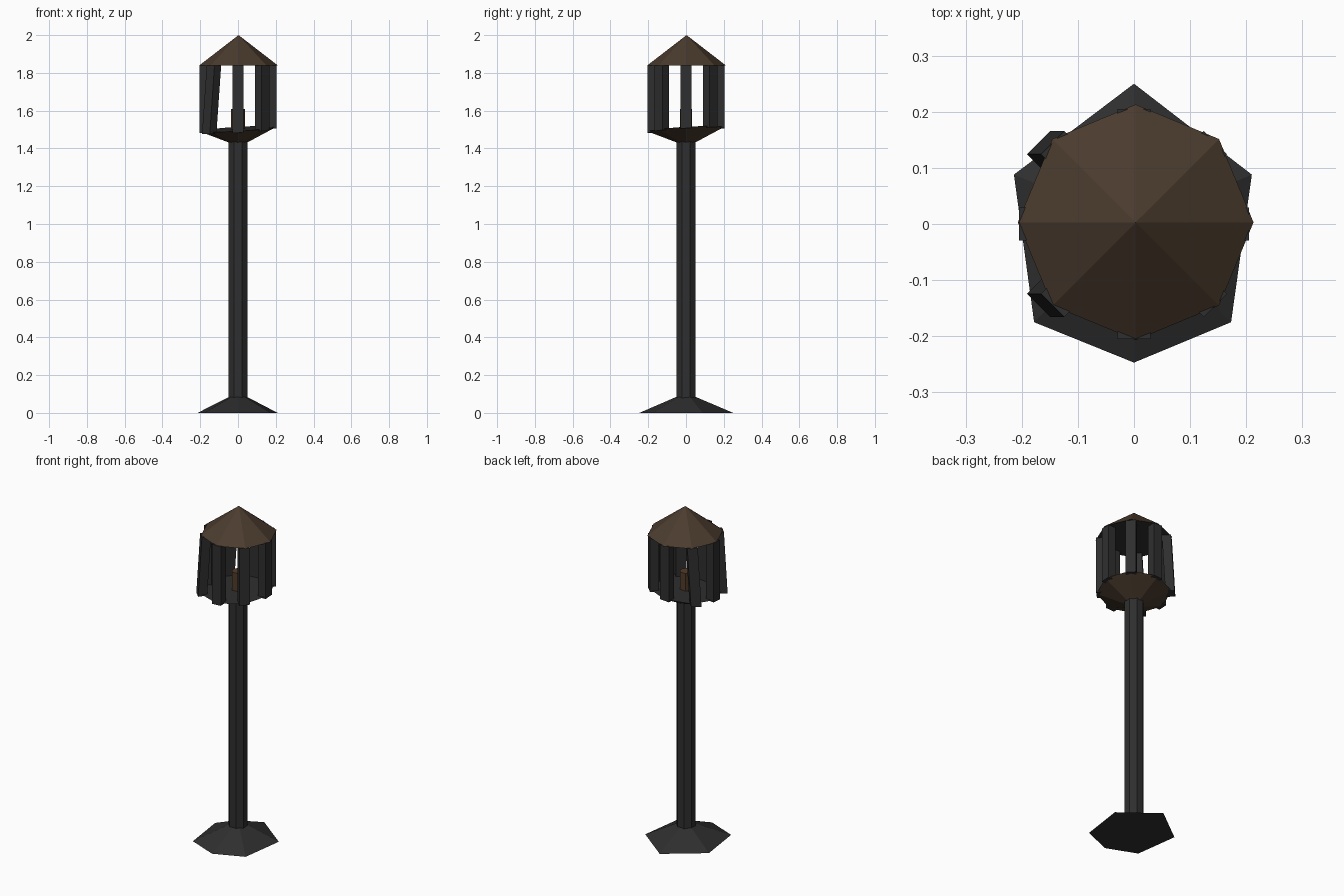
import bpy, math
from math import sin, cos, pi

if "Cube" in bpy.data.objects:
    bpy.data.objects.remove(bpy.data.objects["Cube"])


def mat(name, r, g, b):
    m = bpy.data.materials.new(name)
    m.diffuse_color = (r, g, b, 1)
    m.use_nodes = True
    m.node_tree.nodes["Principled BSDF"].inputs["Base Color"].default_value = m.diffuse_color
    return m


IRON = mat("dark_iron", 0.028, 0.028, 0.028)
BROWN = mat("rusty_brown", 0.07, 0.044, 0.027)
WICK = mat("candle_brown", 0.085, 0.045, 0.022)


def obj(name, verts, faces, mats, rule=None):
    me = bpy.data.meshes.new(name)
    me.from_pydata(verts, [], faces)
    for m in mats:
        me.materials.append(m)
    me.update()
    if rule:
        for p in me.polygons:
            p.material_index = rule(p)
    o = bpy.data.objects.new(name, me)
    bpy.context.collection.objects.link(o)
    return o


def ring(r, z, n=8, off=0.0):
    return [(r * cos(2 * pi * i / n + off), r * sin(2 * pi * i / n + off), z) for i in range(n)]


def loft(name, low, high, mats, rule=None):
    n = len(low)
    faces = [(i, (i + 1) % n, n + (i + 1) % n, n + i) for i in range(n)]
    faces += [tuple(reversed(range(n))), tuple(range(n, 2 * n))]
    return obj(name, low + high, faces, mats, rule)


# uneven six-sided foot, sloping up to the pole
foot = [(0.21, 0.088), (0, 0.25), (-0.214, 0.088), (-0.178, -0.175), (0, -0.247), (0.173, -0.175)]
top = []
for x, y in foot:
    k = 0.055 / math.hypot(x, y)
    top.append((x * k, y * k, 0.083))
loft("foot", [(x, y, 0) for x, y in foot], top, [IRON])

# octagonal pole
loft("pole", ring(0.054, 0.07, 8, pi / 8), ring(0.054, 1.45, 8, pi / 8), [IRON])

# tilted lantern tray: brown below, iron on top
rim = [(x, y, 1.503 + 0.06 * (x + y)) for x, y, z in ring(0.205, 0)]
loft("lantern_tray", ring(0.05, 1.432), rim, [BROWN, IRON],
     lambda p: 1 if p.normal.z > 0.5 else 0)

# eight corner posts from tray to roof, the left ones leaning slightly
for i in range(8):
    a = i * pi / 4
    lean = -0.025 if i in (3, 5) else 0.0

    def section(z, dx, a=a):
        out = []
        for u, v in ((0.155, -0.029), (0.205, -0.029), (0.205, 0.029), (0.155, 0.029)):
            out.append((u * cos(a) - v * sin(a) + dx, u * sin(a) + v * cos(a), z))
        return out

    low = [(x, y, 1.495 + 0.06 * (x + y)) for x, y, z in section(0, lean)]
    loft("lantern_post_%d" % (i + 1), low, section(1.84, 0), [IRON])

# candle stub
loft("candle", ring(0.037, 1.49, 6), ring(0.037, 1.61, 6), [WICK])

# octagonal pointed roof with iron underside
roof = [(x + 0.003, y + 0.003, z) for x, y, z in ring(0.21, 1.838)] + [(0.003, 0.003, 2.0)]
obj("roof", roof, [(i, (i + 1) % 8, 8) for i in range(8)] + [tuple(reversed(range(8)))],
    [BROWN, IRON], lambda p: 1 if p.normal.z < 0 else 0)
